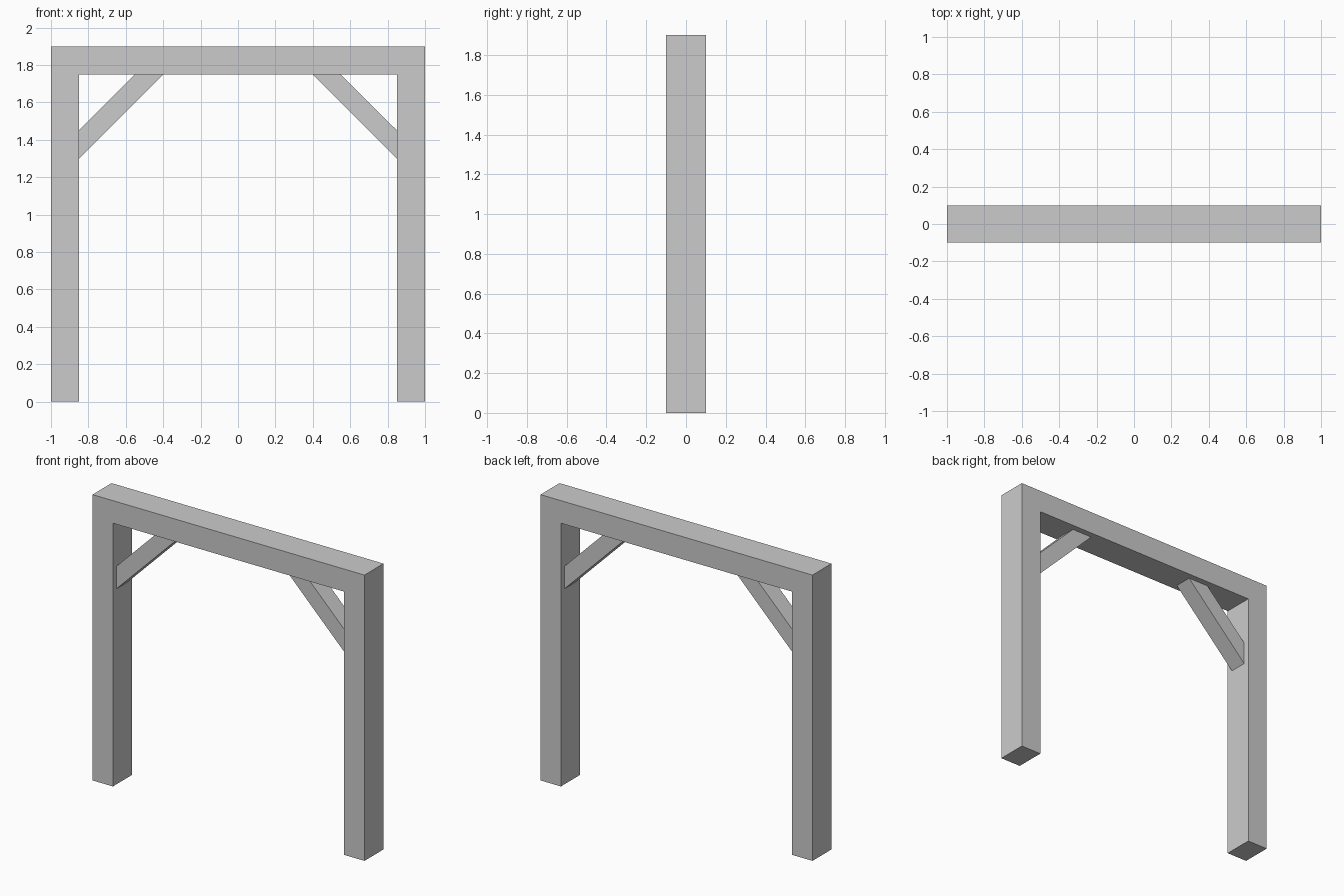
import bpy, bmesh

if "Cube" in bpy.data.objects:
    bpy.data.objects.remove(bpy.data.objects["Cube"])


def extrude_profile(name, points, depth):
    """Extrude an (x, z) outline along y, centred on y = 0."""
    bm = bmesh.new()
    face = bm.faces.new([bm.verts.new((x, -depth / 2, z)) for x, z in points])
    ext = bmesh.ops.extrude_face_region(bm, geom=[face])
    verts = [g for g in ext["geom"] if isinstance(g, bmesh.types.BMVert)]
    bmesh.ops.translate(bm, vec=(0, depth, 0), verts=verts)
    bmesh.ops.recalc_face_normals(bm, faces=bm.faces)
    mesh = bpy.data.meshes.new(name)
    bm.to_mesh(mesh)
    bm.free()
    obj = bpy.data.objects.new(name, mesh)
    bpy.context.collection.objects.link(obj)
    return obj


W, H, T = 1.0, 1.9, 0.15       # half width, height, timber thickness
IN_X, IN_Z = W - T, H - T      # inner faces of posts and beam
REACH_OUT, REACH_IN = 0.45, 0.30

# Two posts and the top beam as one continuous frame
extrude_profile("gate_frame", [
    (-W, 0), (-IN_X, 0), (-IN_X, IN_Z), (IN_X, IN_Z),
    (IN_X, 0), (W, 0), (W, H), (-W, H)], 0.2)

# Narrower diagonal corner braces
for side, s in (("left", -1), ("right", 1)):
    extrude_profile(f"{side}_brace", [
        (s * IN_X, IN_Z - REACH_OUT), (s * (IN_X - REACH_OUT), IN_Z),
        (s * (IN_X - REACH_IN), IN_Z), (s * IN_X, IN_Z - REACH_IN)], 0.12)
